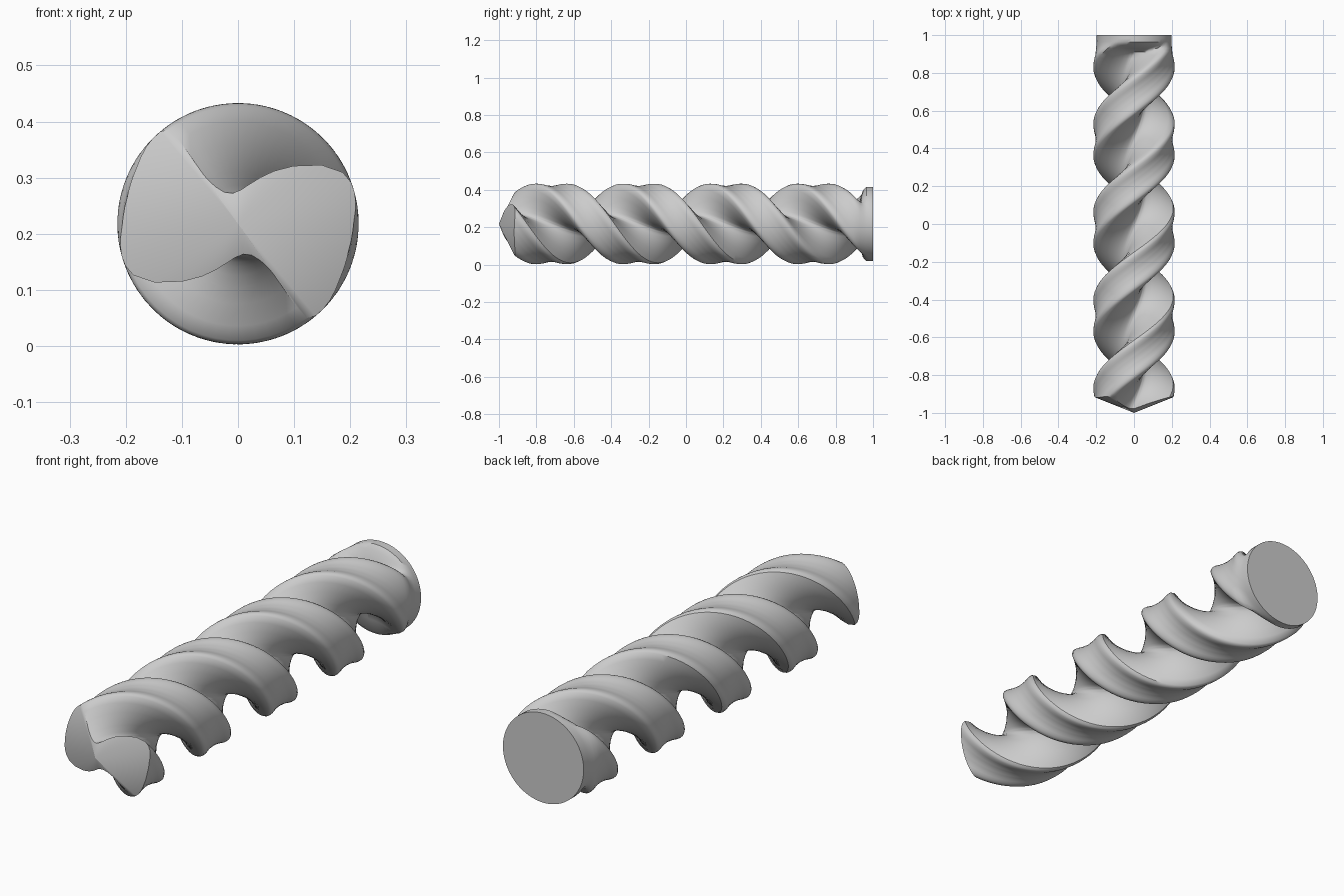
import bpy, bmesh
from math import radians, sin, cos, pi

if "Cube" in bpy.data.objects:
    bpy.data.objects.remove(bpy.data.objects["Cube"])

R_END, AXIS_Z, PITCH = 0.198, 0.218, 0.933
ROWS, SEGS = 110, 72

# Half of the two-lobed cross-section: (degrees from lobe centre, radius)
LOBE = [(0, 0.203), (14, 0.206), (26, 0.214), (34, 0.216), (40, 0.208), (45, 0.182),
        (51, 0.135), (58, 0.098), (66, 0.074), (76, 0.060), (90, 0.055)]


def section(deg):
    d = abs((deg + 90) % 180 - 90)
    for (a0, r0), (a1, r1) in zip(LOBE, LOBE[1:]):
        if d <= a1:
            return r0 + (r1 - r0) * (d - a0) / (a1 - a0)
    return LOBE[-1][1]


def twist(y):
    return pi / 2 - 2 * pi * (y - 0.68) / PITCH


def smooth(t):
    t = max(0.0, min(1.0, t))
    return t * t * (3 - 2 * t)


bm = bmesh.new()


def add_point(deg, y, r):
    a = twist(y) + radians(deg)
    return bm.verts.new((r * cos(a), y, AXIS_Z + r * sin(a)))


# Twisted fluted body, starting on a shallow cone and running out into a round collar
rings = []
for i in range(ROWS + 1):
    t = i / ROWS
    ring = []
    for k in range(SEGS):
        deg = 360 * k / SEGS
        r = section(deg)
        start = -1 + 0.4 * r
        y = start + t * (1 - start)
        r += (R_END - r) * smooth((y - 0.90) / 0.06)
        ring.append(add_point(deg, y, r))
    rings.append(ring)

for a, b in zip(rings, rings[1:]):
    for k in range(SEGS):
        n = (k + 1) % SEGS
        bm.faces.new((a[k], a[n], b[n], b[k]))

# Pointed tip and flat back
tip = bm.verts.new((0, -1, AXIS_Z))
for k in range(SEGS):
    bm.faces.new((tip, rings[0][(k + 1) % SEGS], rings[0][k]))
bm.faces.new(rings[-1])

bmesh.ops.recalc_face_normals(bm, faces=bm.faces)
mesh = bpy.data.meshes.new("twist_drill_bit")
bm.to_mesh(mesh)
bm.free()
bit = bpy.data.objects.new("twist_drill_bit", mesh)
bpy.context.collection.objects.link(bit)

bpy.context.view_layer.objects.active = bit
bit.select_set(True)
bpy.ops.object.shade_smooth_by_angle(angle=radians(40))
